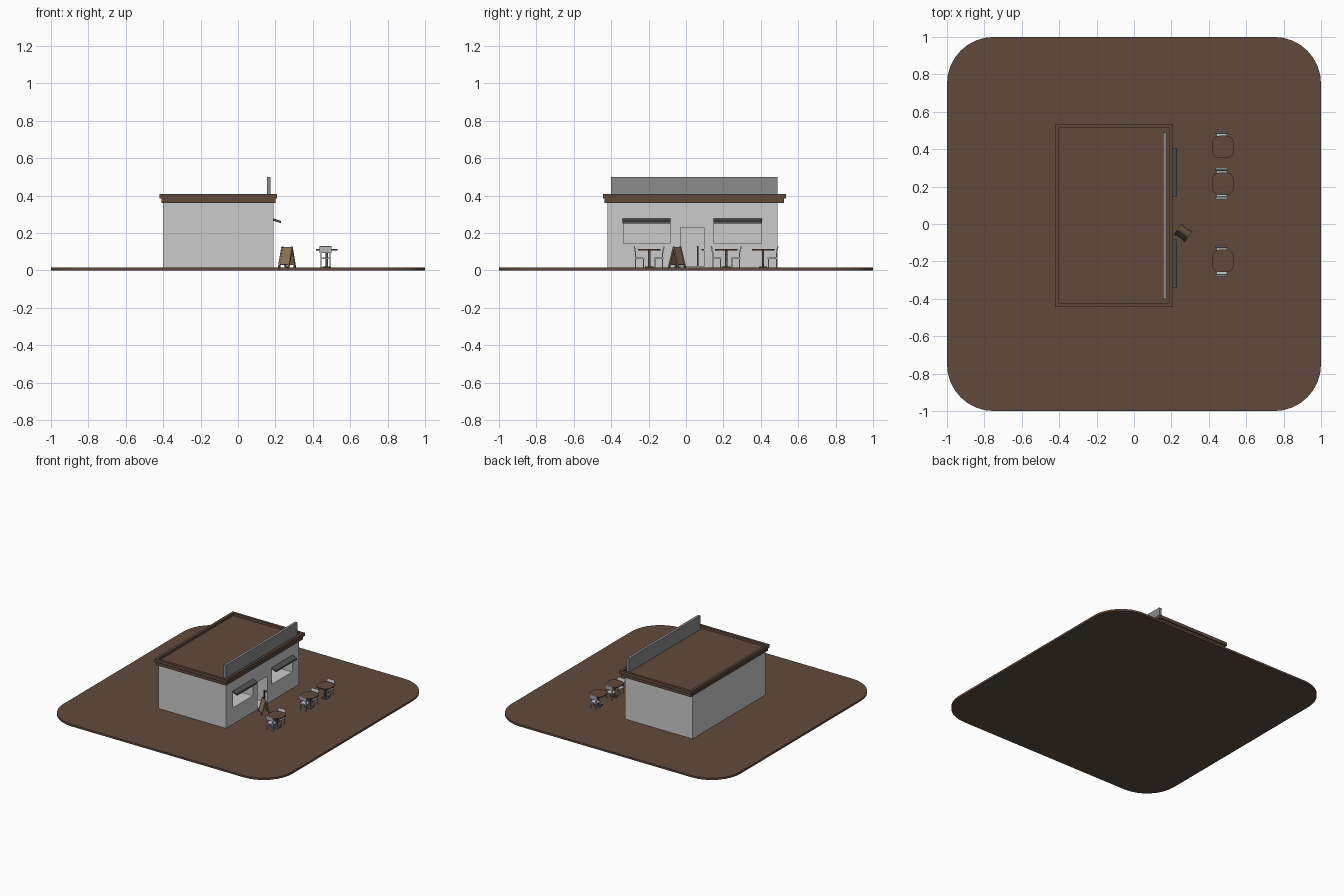
import bpy, bmesh, math
from mathutils import Matrix, Vector

if "Cube" in bpy.data.objects:
    bpy.data.objects.remove(bpy.data.objects["Cube"])


def material(name, rgb):
    m = bpy.data.materials.new(name)
    m.diffuse_color = (*rgb, 1)
    m.use_nodes = True
    m.node_tree.nodes["Principled BSDF"].inputs["Base Color"].default_value = m.diffuse_color
    return m


BROWN = material("dark_brown", (0.12, 0.068, 0.045))
DARK = material("dark_grey", (0.08, 0.08, 0.085))
SIGN = material("sign_grey", (0.26, 0.26, 0.26))
WOOD = material("wood", (0.27, 0.18, 0.105))


def box(name, x, y, z, mat=None, radius=0, segs=6, recess=None):
    """Box from (min, max) ranges, with optional round corners or sunken top."""
    bm = bmesh.new()
    bmesh.ops.create_cube(bm, size=1)
    for v in bm.verts:
        v.co = [r[0] + (c + 0.5) * (r[1] - r[0]) for r, c in zip((x, y, z), v.co)]
    if radius:
        edges = [e for e in bm.edges
                 if abs(e.verts[0].co.z - e.verts[1].co.z) > 1e-6]
        bmesh.ops.bevel(bm, geom=edges, offset=radius, segments=segs,
                        profile=0.5, affect='EDGES')
    if recess:
        top = max(bm.faces, key=lambda f: f.calc_center_median().z)
        bmesh.ops.inset_region(bm, faces=[top], thickness=recess[0])
        bmesh.ops.inset_region(bm, faces=[top], thickness=0.0002, depth=-recess[1])
    me = bpy.data.meshes.new(name)
    bm.to_mesh(me)
    bm.free()
    ob = bpy.data.objects.new(name, me)
    bpy.context.collection.objects.link(ob)
    if mat:
        me.materials.append(mat)
    return ob


def prism(name, profile, y, mat):
    """Extrude an (x, z) profile along y."""
    bm = bmesh.new()
    face = bm.faces.new([bm.verts.new((px, y[0], pz)) for px, pz in profile])
    ext = bmesh.ops.extrude_face_region(bm, geom=[face])
    bmesh.ops.translate(bm, vec=(0, y[1] - y[0], 0),
                        verts=[v for v in ext["geom"] if isinstance(v, bmesh.types.BMVert)])
    bmesh.ops.recalc_face_normals(bm, faces=bm.faces)
    me = bpy.data.meshes.new(name)
    bm.to_mesh(me)
    bm.free()
    me.materials.append(mat)
    ob = bpy.data.objects.new(name, me)
    bpy.context.collection.objects.link(ob)
    return ob


def place(obs, matrix):
    for ob in obs:
        ob.data.transform(matrix)


# Ground plate
G = 0.015
box("ground_plate", (-1, 1), (-1, 1), (0, G), BROWN, radius=0.25, segs=8)

# Building walls with deep window and door recesses
walls = box("walls", (-0.40, 0.19), (-0.42, 0.49), (G, 0.365))
WINDOWS = ((-0.335, -0.085), (0.15, 0.405))
openings = [(w, (0.145, 0.26)) for w in WINDOWS] + [((-0.03, 0.095), (0.022, 0.23))]
for y, z in openings:
    cutter = box("cutter", (0.04, 0.25), y, z)
    mod = walls.modifiers.new("opening", 'BOOLEAN')
    mod.operation, mod.solver, mod.object = 'DIFFERENCE', 'EXACT', cutter
    bpy.context.view_layer.objects.active = walls
    bpy.ops.object.modifier_apply(modifier=mod.name)
    bpy.data.objects.remove(cutter)

# Stepped cornice, sunken roof and sign board
box("lower_cornice", (-0.41, 0.20), (-0.435, 0.525), (0.36, 0.386), BROWN)
box("roof_parapet", (-0.42, 0.208), (-0.443, 0.535), (0.385, 0.41), BROWN,
    recess=(0.028, 0.02))
box("sign_board", (0.155, 0.175), (-0.40, 0.49), (0.388, 0.50), SIGN)

# Sloping awnings over the windows
for y in WINDOWS:
    prism("awning", [(0.185, 0.268), (0.19, 0.278), (0.23, 0.265), (0.23, 0.252)],
          (y[0] - 0.004, y[1] + 0.002), DARK)

# Door handle
box("door_handle", (0.18, 0.188), (0.058, 0.066), (0.022, 0.13), DARK)
box("door_latch", (0.18, 0.188), (0.082, 0.095), (0.108, 0.114), DARK)


def table(cy):
    cx = 0.475
    box("table_top", (cx - 0.058, cx + 0.058), (cy - 0.06, cy + 0.06),
        (0.106, 0.114), BROWN, radius=0.04, segs=4)
    box("table_post", (cx - 0.006, cx + 0.006), (cy - 0.006, cy + 0.006), (0.02, 0.107), DARK)
    box("table_foot", (cx - 0.022, cx + 0.022), (cy - 0.022, cy + 0.022), (G, 0.021), DARK)


def chair(cy, side):
    """Chair whose back is at cy; side is +1 or -1 away from the table."""
    parts = [box("chair_seat", (-0.028, 0.028), (-0.045, 0.006), (0.062, 0.069))]
    for sx in (-1, 1):
        x = (sx * 0.024 - 0.003, sx * 0.024 + 0.003)
        parts.append(box("chair_front_leg", x, (-0.043, -0.037), (G, 0.063)))
        parts.append(box("chair_back_post", x, (-0.001, 0.005), (G, 0.098)))
    back = box("chair_back", (-0.033, 0.033), (-0.003, 0.004), (0.094, 0.13))
    place([back], Matrix.Translation((0, 0.002, 0.094)) @ Matrix.Rotation(-0.2, 4, 'X')
          @ Matrix.Translation((0, 0, -0.094)))
    parts.append(back)
    turn = Matrix.Rotation(0 if side > 0 else math.pi, 4, 'Z')
    place(parts, Matrix.Translation((0.468, cy, 0)) @ turn)


# Outdoor seating
for cy, sides in ((-0.197, (-1, 1)), (0.215, (-1, 1)), (0.412, (1,))):
    table(cy)
    for s in sides:
        chair(cy + s * 0.07, s)

# Folding pavement board
board = []
for s in (-1, 1):
    panel = box("pavement_board_panel", (-0.034, 0.034), (-0.003, 0.003), (-0.098, 0), WOOD)
    legs = [box("pavement_board_leg", (sx * 0.03 - 0.005, sx * 0.03 + 0.005),
                (-0.004, 0.004), (-0.112, 0.002), WOOD) for sx in (-1, 1)]
    place([panel] + legs, Matrix.Rotation(s * 0.28, 4, 'X'))
    board += [panel] + legs
place(board, Matrix.Translation((0.262, -0.048, 0.124))
      @ Matrix.Rotation(math.radians(-35), 4, 'Z'))
